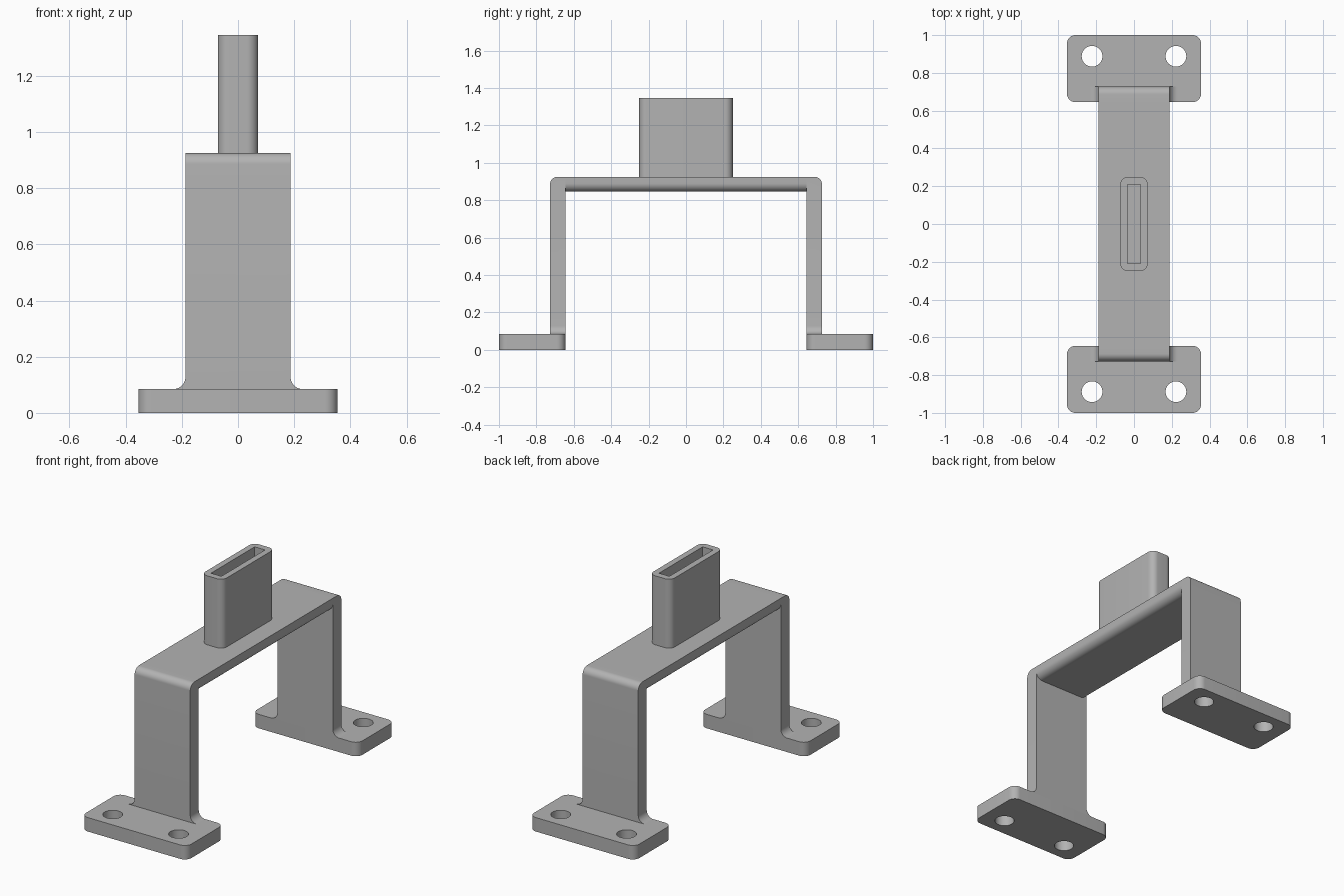
import bpy, bmesh
from math import sin, cos, pi
from mathutils import Matrix, Vector

if "Cube" in bpy.data.objects:
    bpy.data.objects.remove(bpy.data.objects["Cube"])

# Main dimensions
INNER, OUTER, END = 0.645, 0.727, 1.0
FOOT_TOP, BEAM_LOW, BEAM_TOP, POST_TOP = 0.085, 0.845, 0.925, 1.345
HALF_W = 0.187
STAND = Matrix.Rotation(pi / 2, 4, "X")   # profile (x, z), depth toward -y
TURN = Matrix.Rotation(pi, 4, "Z")

grey = bpy.data.materials.new("plain_grey")
grey.use_nodes = True
colour = (0.45, 0.45, 0.45, 1)
grey.diffuse_color = colour
grey.node_tree.nodes["Principled BSDF"].inputs["Base Color"].default_value = colour


def arc(cx, cy, r, start, end, steps=10):
    return [(cx + r * cos(start + (end - start) * i / steps),
             cy + r * sin(start + (end - start) * i / steps))
            for i in range(steps + 1)]


def circle(cx, cy, r, steps=40):
    return arc(cx, cy, r, 0, 2 * pi, steps)[:-1]


def rounded_rect(hx, y0, y1, r):
    a, q = hx - r, pi / 2
    return (arc(a, y1 - r, r, 0, q) + arc(-a, y1 - r, r, q, pi)
            + arc(-a, y0 + r, r, pi, 3 * q) + arc(a, y0 + r, r, 3 * q, 4 * q))


def prism(name, loops, low, high, matrix=Matrix(), bevel_test=None):
    """Extrude an outline (further loops are holes) along its local z."""
    bm = bmesh.new()
    for loop in loops:
        verts = [bm.verts.new((x, y, low)) for x, y in loop]
        for a, b in zip(verts, verts[1:] + verts[:1]):
            bm.edges.new((a, b))
    if len(loops) == 1:
        bm.faces.new(bm.verts[:])
    else:
        bmesh.ops.triangle_fill(bm, edges=bm.edges[:], use_beauty=True, normal=(0, 0, 1))
    raised = bmesh.ops.extrude_face_region(bm, geom=bm.faces[:], use_keep_orig=True)["geom"]
    bmesh.ops.translate(bm, vec=Vector((0, 0, high - low)),
                        verts=[g for g in raised if isinstance(g, bmesh.types.BMVert)])
    if bevel_test:
        edges = [e for e in bm.edges if all(bevel_test(v.co) for v in e.verts)]
        bmesh.ops.bevel(bm, geom=edges, offset=0.04, offset_type="OFFSET",
                        segments=10, profile=0.5, affect="EDGES")
    bmesh.ops.recalc_face_normals(bm, faces=bm.faces[:])
    bmesh.ops.transform(bm, matrix=matrix, verts=bm.verts[:])
    mesh = bpy.data.meshes.new(name)
    bm.to_mesh(mesh)
    bm.free()
    mesh.materials.append(grey)
    obj = bpy.data.objects.new(name, mesh)
    bpy.context.collection.objects.link(obj)
    bpy.ops.object.select_all(action="DESELECT")
    obj.select_set(True)
    bpy.context.view_layer.objects.active = obj
    bpy.ops.object.shade_smooth_by_angle(angle=pi / 6)
    return obj


# Feet with two screw holes, and legs flaring into them
foot = [rounded_rect(0.355, -END, -INNER, 0.045),
        circle(-0.222, -0.888, 0.055), circle(0.222, -0.888, 0.055)]
r = 0.043
flare = arc(HALF_W + r, FOOT_TOP + r, r, pi, 1.5 * pi)
leg = ([(-HALF_W, BEAM_TOP), (HALF_W, BEAM_TOP)] + flare
       + [(-x, z) for x, z in reversed(flare)])
for side, turn in (("front", Matrix()), ("back", TURN)):
    prism(side + "_foot", foot, 0, FOOT_TOP, turn)
    prism(side + "_leg", [leg], INNER, OUTER, turn @ STAND,
          lambda co: co.y > BEAM_TOP - 0.001 and co.z > OUTER - 0.001)

# Crossbeam with rounded lower edges
r = 0.045
beam = ([(HALF_W, BEAM_TOP), (-HALF_W, BEAM_TOP)]
        + arc(r - HALF_W, BEAM_LOW + r, r, pi, 1.5 * pi)
        + arc(HALF_W - r, BEAM_LOW + r, r, 1.5 * pi, 2 * pi))
prism("crossbeam", [beam], -INNER, INNER, STAND)

# Upright socket with a narrow slot
slot = [(-0.035, -0.21), (0.035, -0.21), (0.035, 0.21), (-0.035, 0.21)]
prism("slotted_post", [rounded_rect(0.072, -0.25, 0.25, 0.04), slot], BEAM_TOP, POST_TOP)
